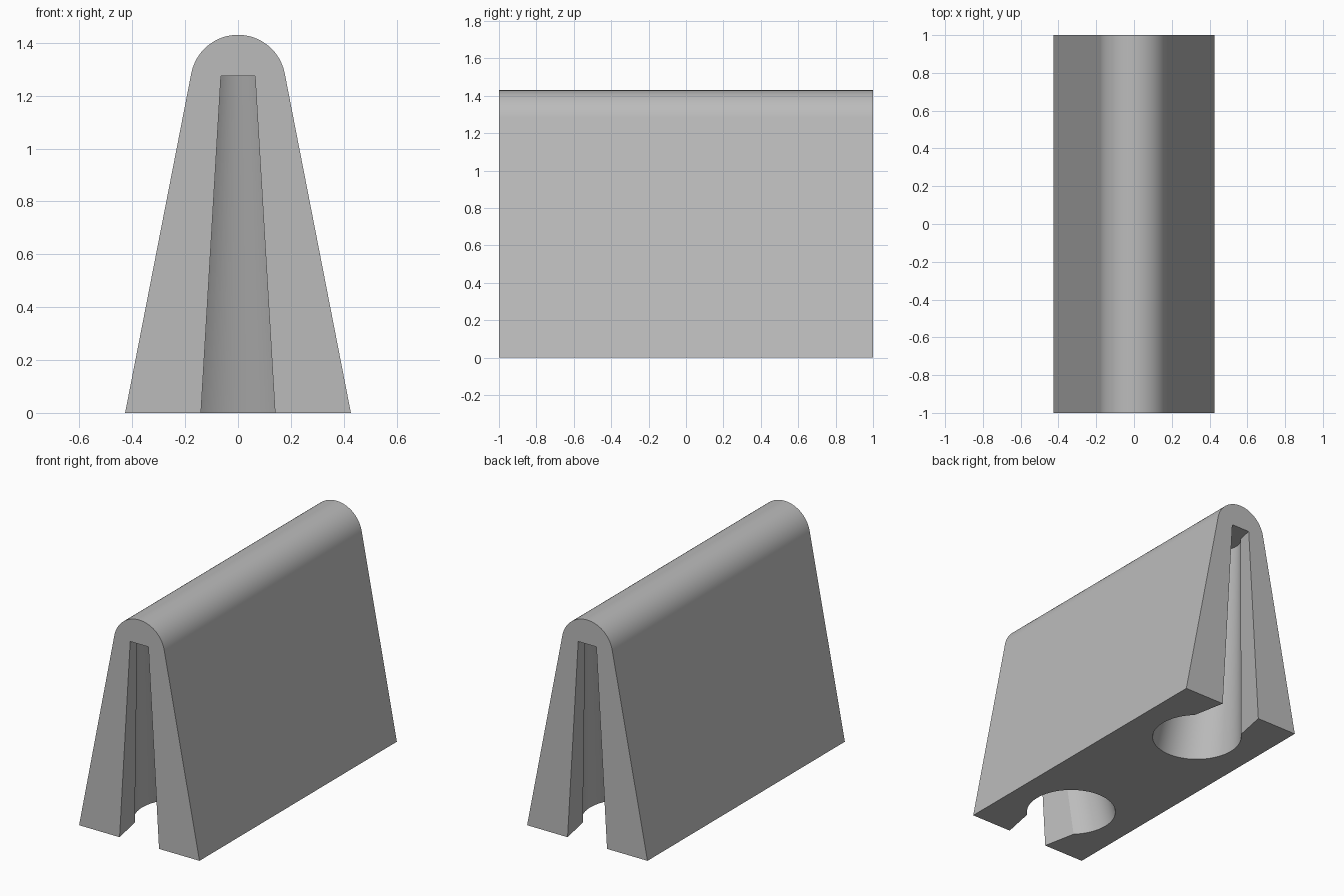
import bpy, bmesh
from math import sin, cos, atan2, radians, pi

cube = bpy.data.objects.get("Cube")
if cube:
    bpy.data.objects.remove(cube)

grey = bpy.data.materials.new("plain_grey")
grey.use_nodes = True
grey.diffuse_color = (0.5, 0.5, 0.5, 1)
grey.node_tree.nodes["Principled BSDF"].inputs["Base Color"].default_value = (0.5, 0.5, 0.5, 1)


def loft(name, ring_a, ring_b):
    """Closed solid between two matching rings of points."""
    bm = bmesh.new()
    a = [bm.verts.new(p) for p in ring_a]
    b = [bm.verts.new(p) for p in ring_b]
    bm.faces.new(a)
    bm.faces.new(b)
    n = len(a)
    for i in range(n):
        j = (i + 1) % n
        bm.faces.new((a[i], a[j], b[j], b[i]))
    bmesh.ops.recalc_face_normals(bm, faces=bm.faces)
    mesh = bpy.data.meshes.new(name)
    bm.to_mesh(mesh)
    bm.free()
    mesh.materials.append(grey)
    obj = bpy.data.objects.new(name, mesh)
    bpy.context.collection.objects.link(obj)
    return obj


# Wedge body: tapered sides tangent to a rounded ridge
BASE, RIDGE_R, HEIGHT = 0.427, 0.18, 1.43
LEAN = radians(11)
STEPS = 48
profile = [(-BASE, 0), (BASE, 0)]
for i in range(STEPS + 1):
    t = LEAN + (pi - 2 * LEAN) * i / STEPS
    profile.append((RIDGE_R * cos(t), HEIGHT - RIDGE_R + RIDGE_R * sin(t)))
body = loft("wedge_body", [(x, -1, z) for x, z in profile], [(x, 1, z) for x, z in profile])

# Keyhole outline, measured inward from the end face: flared slot into a round hole
MOUTH, HOLE_R, HOLE_IN = 0.14, 0.267, 0.41
NECK_X, NECK_IN = 0.183, 0.215
start = atan2(NECK_IN - HOLE_IN, NECK_X)
outline = [(-MOUTH, 0), (-MOUTH, -0.1), (MOUTH, -0.1), (MOUTH, 0)]
for i in range(STEPS + 1):
    t = start + (pi - 2 * start) * i / STEPS
    outline.append((HOLE_R * cos(t), HOLE_IN + HOLE_R * sin(t)))

# Drafted keyhole pockets, shrinking towards the end face as they rise
DEPTH, TOP_SCALE = 1.275, 0.46


def pocket_ring(z, side):
    k = 1 - (1 - TOP_SCALE) * z / DEPTH
    return [(x * k, side * (1 - d * k), z) for x, d in outline]


bpy.context.view_layer.objects.active = body
for label, side in (("front", -1), ("back", 1)):
    cutter = loft(label + "_pocket_cutter", pocket_ring(-0.1, side), pocket_ring(DEPTH, side))
    cutter.hide_render = True
    cut = body.modifiers.new(label + "_pocket", "BOOLEAN")
    cut.operation = "DIFFERENCE"
    cut.solver = "EXACT"
    cut.object = cutter
    bpy.ops.object.modifier_apply(modifier=cut.name)
    bpy.data.objects.remove(cutter)

# Smooth the round parts, keep the corners sharp
bpy.ops.object.select_all(action="DESELECT")
body.select_set(True)
bpy.ops.object.shade_smooth_by_angle(angle=radians(25))
weighted = body.modifiers.new("flat_sides", "WEIGHTED_NORMAL")
weighted.keep_sharp = True
